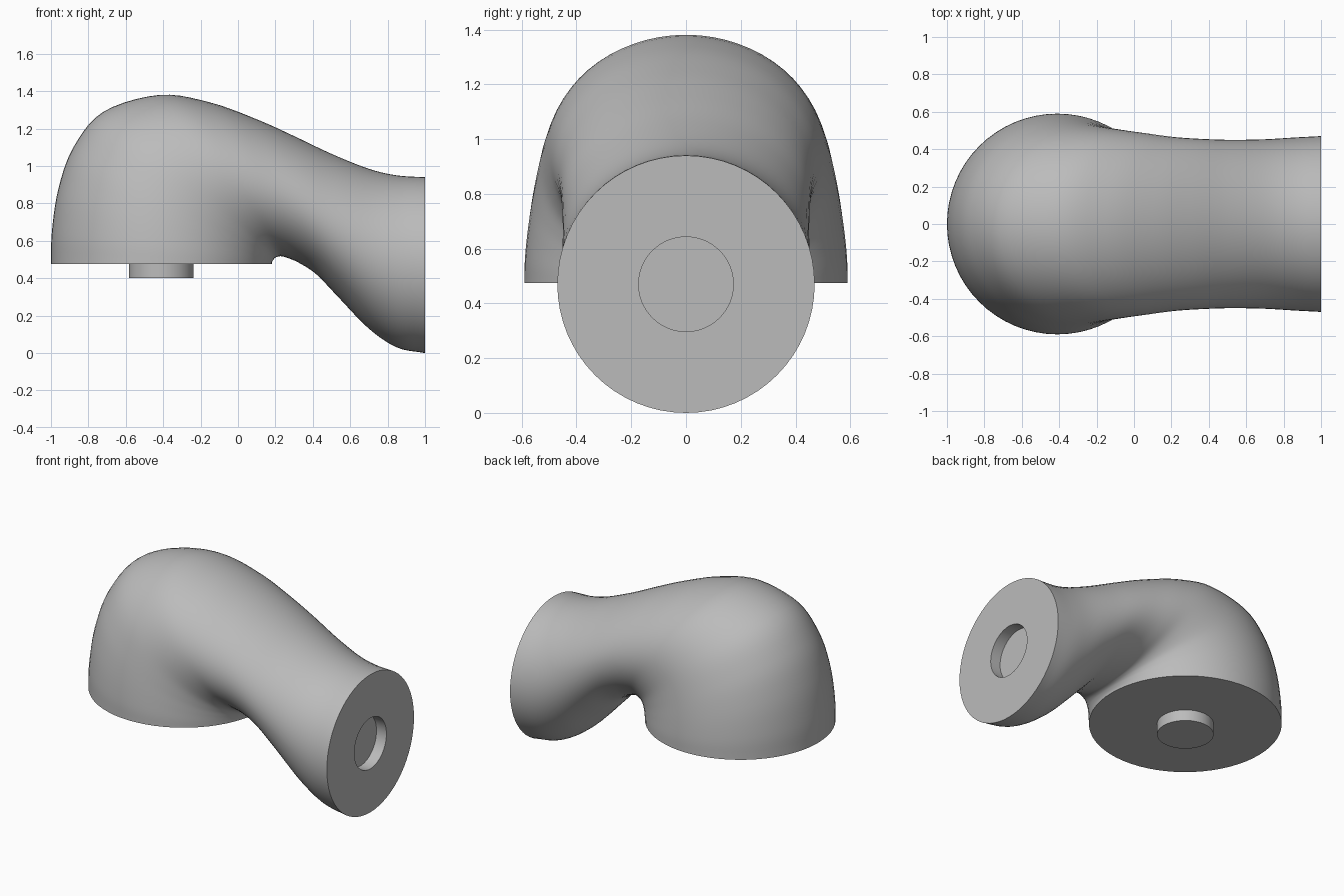
import bpy, bmesh, math
from mathutils import Vector

cube = bpy.data.objects.get("Cube")
if cube:
    bpy.data.objects.remove(cube)

grey = bpy.data.materials.new("plain grey")
grey.use_nodes = True
grey.diffuse_color = (0.5, 0.5, 0.5, 1)
grey.node_tree.nodes["Principled BSDF"].inputs["Base Color"].default_value = grey.diffuse_color

SEGMENTS = 64
STEPS = 5
FIT_RADIUS = 0.173

# Elbow stations: outer x, outer z, inner x, inner z, half width
stations = [
    (-1.0, 0.475, 0.18, 0.475, 0.59),
    (-0.995, 0.65, 0.183, 0.488, 0.588),
    (-0.96, 0.88, 0.19, 0.50, 0.575),
    (-0.88, 1.10, 0.20, 0.51, 0.555),
    (-0.72, 1.29, 0.215, 0.516, 0.53),
    (-0.42, 1.38, 0.235, 0.517, 0.505),
    (-0.15, 1.34, 0.27, 0.507, 0.485),
    (0.10, 1.25, 0.33, 0.48, 0.465),
    (0.30, 1.16, 0.42, 0.42, 0.455),
    (0.50, 1.065, 0.54, 0.295, 0.45),
    (0.70, 0.985, 0.70, 0.13, 0.453),
    (0.85, 0.95, 0.85, 0.03, 0.462),
    (1.0, 0.94, 1.0, 0.0, 0.47),
]


def smooth_path(points):
    """Catmull-Rom interpolation through all stations."""
    pts = [Vector(p) for p in points]
    pts = [2 * pts[0] - pts[1]] + pts + [2 * pts[-1] - pts[-2]]
    path = []
    for a, b, c, d in zip(pts, pts[1:], pts[2:], pts[3:]):
        for k in range(STEPS):
            t = k / STEPS
            path.append(b + (c - a) * (t / 2) + (2 * a - 5 * b + 4 * c - d) * (t * t / 2)
                        + (3 * b - a - 3 * c + d) * (t ** 3 / 2))
    return path + [pts[-2]]


def add_ring(bm, centre, arm, width):
    ring = []
    for i in range(SEGMENTS):
        a = math.tau * i / SEGMENTS
        ring.append(bm.verts.new(centre + arm * math.cos(a) + Vector((0, width * math.sin(a), 0))))
    return ring


def bridge(bm, first, second):
    for i in range(SEGMENTS):
        j = (i + 1) % SEGMENTS
        bm.faces.new((first[i], first[j], second[j], second[i]))


def finish(bm, name):
    bmesh.ops.recalc_face_normals(bm, faces=bm.faces)
    mesh = bpy.data.meshes.new(name)
    bm.to_mesh(mesh)
    bm.free()
    mesh.materials.append(grey)
    obj = bpy.data.objects.new(name, mesh)
    bpy.context.collection.objects.link(obj)
    bpy.ops.object.select_all(action="DESELECT")
    obj.select_set(True)
    bpy.context.view_layer.objects.active = obj
    bpy.ops.object.shade_smooth_by_angle(angle=math.radians(40))


# Curved body: elliptical sections fanned around the inner bend
bm = bmesh.new()
rings = []
for ox, oz, ix, iz, width in smooth_path(stations):
    outer, inner = Vector((ox, 0, oz)), Vector((ix, 0, iz))
    rings.append(add_ring(bm, (outer + inner) / 2, (outer - inner) / 2, width))

# Round socket sunk into the end face
for depth in (0, 0.075):
    rings.append(add_ring(bm, Vector((1 - depth, 0, 0.47)), Vector((0, 0, FIT_RADIUS)), FIT_RADIUS))
for first, second in zip(rings, rings[1:]):
    bridge(bm, first, second)
bm.faces.new(rings[0])
bm.faces.new(rings[-1])
finish(bm, "elbow_body")

# Peg under the round base
bm = bmesh.new()
peg = [add_ring(bm, Vector((-0.41, 0, z)), Vector((FIT_RADIUS, 0, 0)), FIT_RADIUS)
       for z in (0.40, 0.48)]
bridge(bm, *peg)
for ring in peg:
    bm.faces.new(ring)
finish(bm, "base_peg")
